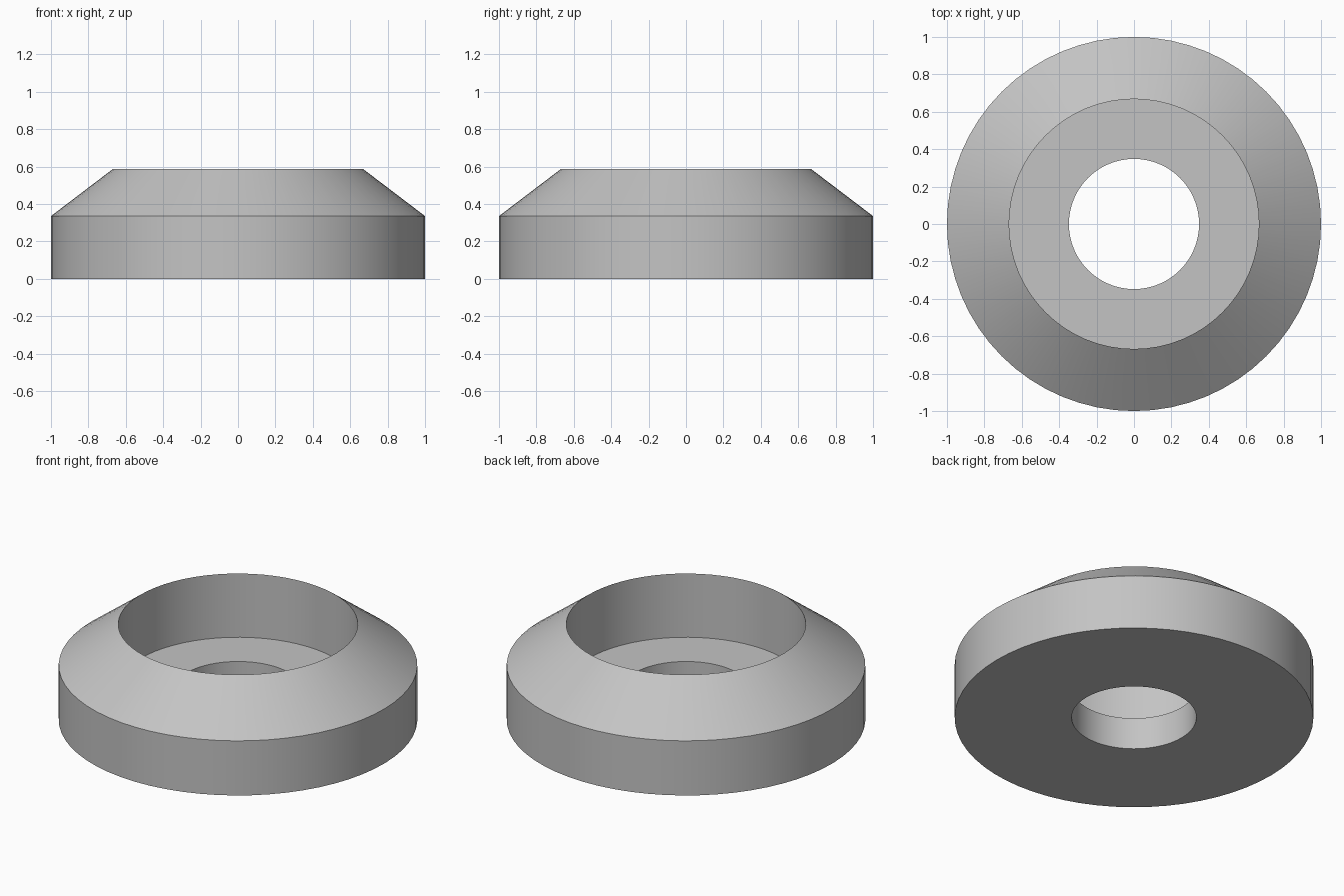
import bpy
import bmesh
from math import radians
from mathutils import Vector

cube = bpy.data.objects.get("Cube")
if cube:
    bpy.data.objects.remove(cube, do_unlink=True)

SEGMENTS = 64

# Grey material
grey = bpy.data.materials.new("plain_grey")
grey.use_nodes = True
colour = (0.55, 0.55, 0.55, 1)
grey.diffuse_color = colour
grey.node_tree.nodes["Principled BSDF"].inputs["Base Color"].default_value = colour

# Cross-section (radius, height): flat base, straight wall, sloped shoulder,
# open counterbore and narrower through hole
profile = [(0.348, 0), (1, 0), (1, 0.336), (0.668, 0.588), (0.668, 0.196), (0.348, 0.196)]

# Revolve the closed section into a ring
bm = bmesh.new()
verts = [bm.verts.new((r, 0, z)) for r, z in profile]
edges = [bm.edges.new((verts[i - 1], verts[i])) for i in range(len(verts))]
bmesh.ops.spin(bm, geom=verts + edges, cent=Vector(), axis=Vector((0, 0, 1)),
               angle=radians(360), steps=SEGMENTS, use_merge=True)
bmesh.ops.remove_doubles(bm, verts=bm.verts, dist=0.0001)
bmesh.ops.recalc_face_normals(bm, faces=bm.faces)
mesh = bpy.data.meshes.new("counterbored_ring")
bm.to_mesh(mesh)
bm.free()
mesh.materials.append(grey)

ring = bpy.data.objects.new("counterbored_ring", mesh)
bpy.context.collection.objects.link(ring)

# Smooth round walls with crisp rims
bpy.ops.object.select_all(action="DESELECT")
ring.select_set(True)
bpy.context.view_layer.objects.active = ring
bpy.ops.object.shade_smooth_by_angle(angle=radians(30))
